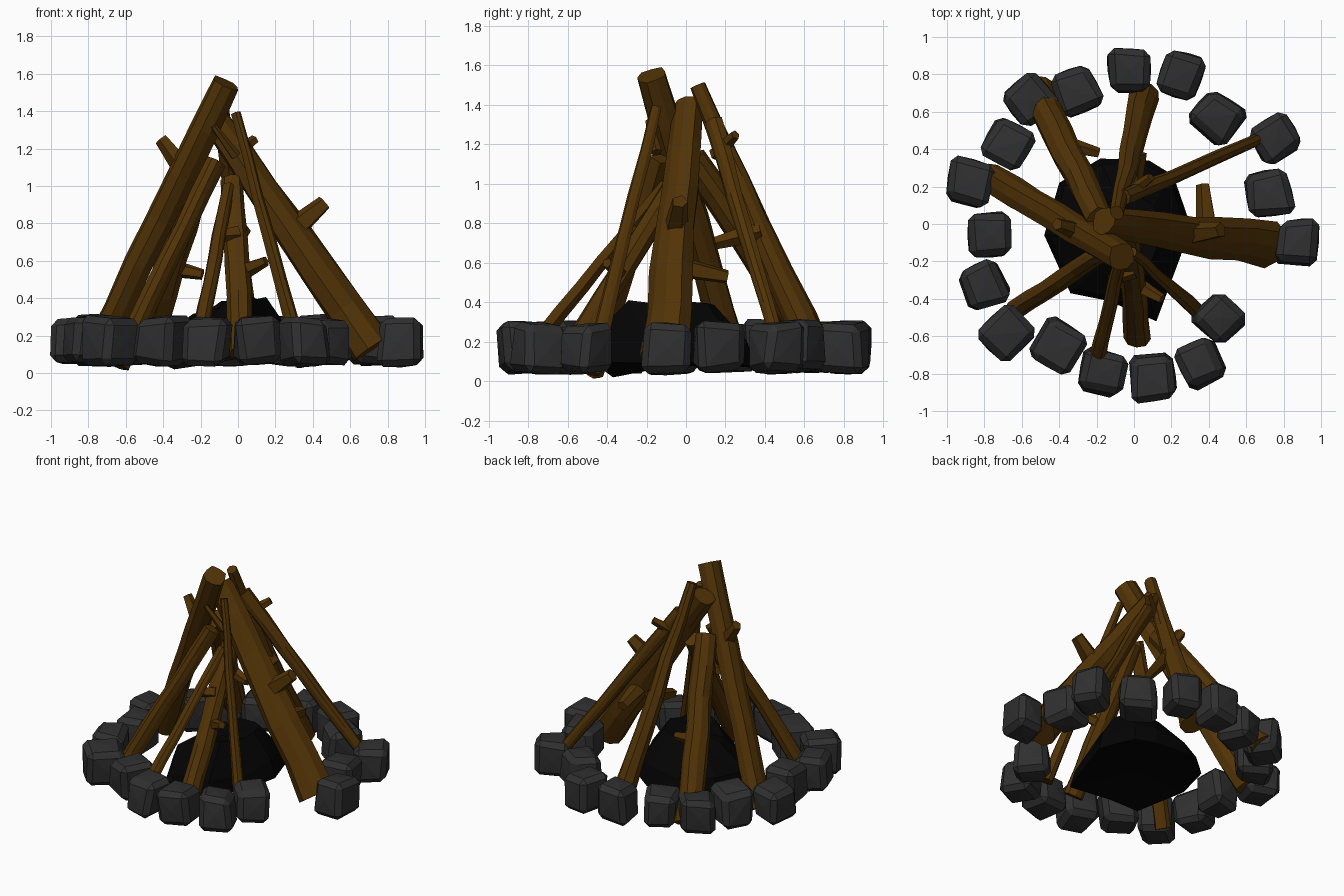
import bpy, bmesh, math, random
from mathutils import Vector, Matrix

random.seed(7)
if "Cube" in bpy.data.objects:
    bpy.data.objects.remove(bpy.data.objects["Cube"], do_unlink=True)


def make_material(name, color):
    mat = bpy.data.materials.new(name)
    mat.use_nodes = True
    mat.diffuse_color = (*color, 1)
    bsdf = next(n for n in mat.node_tree.nodes if n.type == "BSDF_PRINCIPLED")
    bsdf.inputs["Base Color"].default_value = (*color, 1)
    bsdf.inputs["Roughness"].default_value = 0.9
    return mat


wood = make_material("brown_bark", (0.083, 0.033, 0.002))
rock = make_material("dark_grey_stone", (0.029, 0.029, 0.029))
coal = make_material("black_ash", (0.001, 0.001, 0.001))


def finish(bm, name, mat):
    bmesh.ops.recalc_face_normals(bm, faces=bm.faces)
    mesh = bpy.data.meshes.new(name)
    bm.to_mesh(mesh)
    bm.free()
    mesh.materials.append(mat)
    obj = bpy.data.objects.new(name, mesh)
    bpy.context.collection.objects.link(obj)


def skin(bm, rings):
    """Join rings of vertices into a closed tube and return both caps."""
    n = len(rings[0])
    for low, high in zip(rings, rings[1:]):
        for i in range(n):
            j = (i + 1) % n
            bm.faces.new((low[i], low[j], high[j], high[i]))
    return bm.faces.new(rings[0][::-1]), bm.faces.new(rings[-1])


def tube(bm, start, end, r0, r1, sides, steps, rough):
    """Rough tapered tube between two points."""
    start, end = Vector(start), Vector(end)
    rot = (end - start).to_track_quat("Z", "Y")
    ridge = [random.uniform(1 - rough, 1 + rough) for _ in range(sides)]
    rings = []
    for s in range(steps + 1):
        t = s / steps
        sway = 0 if s in (0, steps) else rough * r0 * 0.6
        centre = start.lerp(end, t) + Vector(
            (random.uniform(-sway, sway), random.uniform(-sway, sway), 0))
        ring = []
        for i in range(sides):
            a = math.tau * i / sides
            r = (r0 + (r1 - r0) * t) * ridge[i] * random.uniform(1 - rough / 2, 1 + rough / 2)
            ring.append(bm.verts.new(centre + rot @ Vector((r * math.cos(a), r * math.sin(a), 0))))
        rings.append(ring)
    skin(bm, rings)


# Logs: name, foot, top, foot radius, top radius, twigs (base, tip, radius)
logs = [
    ("right_tall_log", (-0.77, 0.25, 0.10), (-0.065, -0.175, 1.55), 0.085, 0.083,
     [((-0.26, -0.05, 1.05), (-0.41, 0.0, 1.25), 0.06)]),
    ("back_right_log", (-0.51, 0.72, 0.10), (-0.18, 0.03, 1.13), 0.09, 0.072,
     [((-0.38, 0.43, 0.57), (-0.19, 0.38, 0.53), 0.05)]),
    ("left_thick_log", (0.715, -0.10, 0.13), (-0.165, 0.02, 1.40), 0.118, 0.075,
     [((0.27, -0.05, 0.74), (0.465, -0.03, 0.91), 0.07),
      ((0.39, -0.04, 0.58), (0.37, 0.21, 0.53), 0.065)]),
    ("back_log", (0.06, 0.68, 0.08), (-0.09, 0.06, 1.50), 0.085, 0.038,
     [((-0.04, 0.15, 1.15), (0.09, 0.25, 1.25), 0.045),
      ((0.01, 0.38, 0.76), (0.0, 0.15, 0.70), 0.055)]),
    ("front_log", (0.02, -0.60, 0.10), (-0.03, -0.03, 1.03), 0.068, 0.058,
     [((0.0, -0.25, 0.74), (-0.13, -0.30, 0.73), 0.05),
      ((0.03, -0.33, 0.55), (0.15, -0.40, 0.60), 0.045)]),
    ("front_right_log", (-0.64, -0.47, 0.04), (-0.12, -0.13, 1.13), 0.055, 0.05, []),
    ("back_left_stick", (0.69, 0.465, 0.20), (-0.06, 0.14, 1.31), 0.037, 0.05, []),
    ("front_stick", (-0.20, -0.74, 0.22), (-0.05, -0.10, 1.00), 0.04, 0.032, []),
    ("front_left_stick", (0.35, -0.48, 0.04), (-0.01, -0.15, 1.39), 0.042, 0.026,
     [((-0.01, -0.15, 1.16), (-0.13, -0.19, 1.32), 0.03)]),
]
for name, foot, top, r0, r1, twigs in logs:
    bm = bmesh.new()
    tube(bm, foot, top, r0, r1, 9, 6, 0.13)
    for base, tip, r in twigs:
        tube(bm, base, tip, r, r * 0.6, 5, 1, 0.12)
    finish(bm, name, wood)

# Ring of rounded stones
stone_spots = [
    (-0.02, 0.83), (0.24, 0.80), (0.45, 0.57), (0.75, 0.46), (0.72, 0.16), (0.88, -0.09),
    (0.46, -0.51), (0.35, -0.75), (0.10, -0.82), (-0.17, -0.79), (-0.40, -0.65), (-0.68, -0.59),
    (-0.80, -0.33), (-0.78, -0.06), (-0.88, 0.22), (-0.68, 0.43), (-0.55, 0.67), (-0.30, 0.71)]
for k, (x, y) in enumerate(stone_spots):
    bm = bmesh.new()
    bmesh.ops.create_cube(bm, size=1)
    for v in bm.verts:
        v.co = Vector((v.co.x * 0.23, v.co.y * 0.23, v.co.z * 0.25))
        v.co += Vector([random.uniform(-0.022, 0.022) for _ in range(3)])
    bmesh.ops.bevel(bm, geom=bm.edges[:], offset=0.035, segments=1, affect="EDGES", profile=0.5)
    # Slight bulge on the broad faces
    for face in sorted(bm.faces, key=lambda f: -f.calc_area())[:6]:
        mid = face.calc_center_median() * 1.06
        bmesh.ops.poke(bm, faces=[face])["verts"][0].co = mid
    bm.transform(Matrix.Translation((x, y, 0.172)) @ Matrix.Rotation(math.atan2(y, x), 4, "Z"))
    finish(bm, f"stone_{k + 1}", rock)

# Faceted ash heap: uneven rim, shoulder and a crown that falls away to the right
rim = [(0.30, 0.0, 0.10), (0.21, 0.26, 0.09), (0.08, 0.34, 0.07), (-0.18, 0.35, 0.08),
       (-0.40, 0.22, 0.07), (-0.48, -0.06, 0.08), (-0.34, -0.37, 0.02), (-0.14, -0.41, 0.05),
       (0.12, -0.52, 0.10), (0.25, -0.17, 0.09)]
bm = bmesh.new()
rings = []
for scale, mid_x, lift, wobble in ((1.0, -0.09, 0, 0), (0.92, -0.07, 0.12, 0.03), (0.5, 0.0, 0.31, 0.02)):
    centre = Vector((mid_x, -0.06, 0))
    ring = []
    for x, y, z in rim:
        p = centre.lerp(Vector((x, y, 0)), scale)
        p.z = z + lift * (0.8 if x < -0.3 else 1) + random.uniform(-wobble, wobble)
        ring.append(bm.verts.new(p))
    rings.append(ring)
base, crown = skin(bm, rings)
for cap, height in ((base, 0.09), (crown, 0.36)):
    bmesh.ops.poke(bm, faces=[cap])["verts"][0].co.z = height
bmesh.ops.triangulate(bm, faces=bm.faces[:])
finish(bm, "ash_heap", coal)
